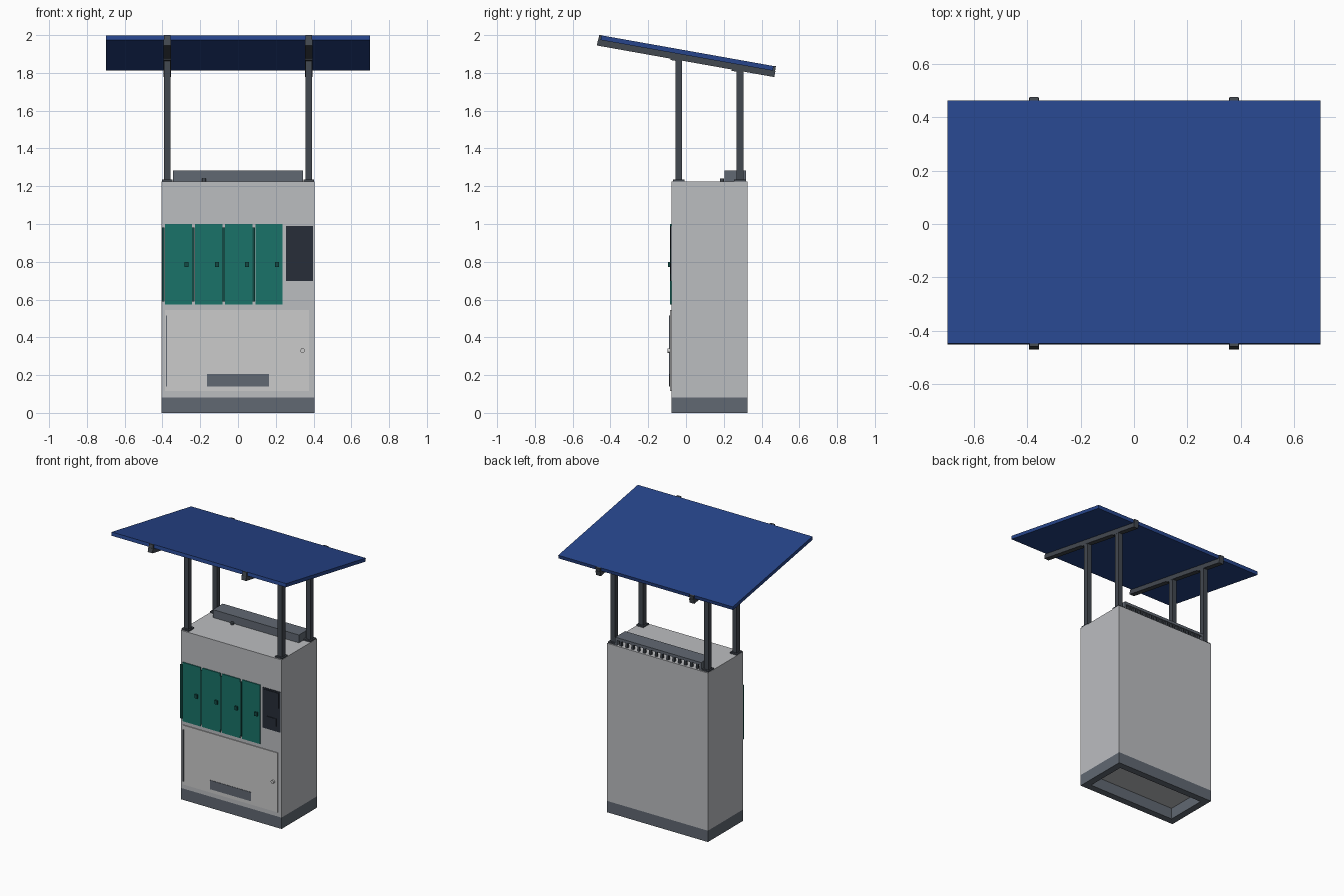
import bpy, bmesh, math
from mathutils import Matrix, Vector

if "Cube" in bpy.data.objects:
    bpy.data.objects.remove(bpy.data.objects["Cube"])


def material(name, r, g, b):
    m = bpy.data.materials.new(name)
    m.diffuse_color = (r, g, b, 1)
    m.use_nodes = True
    m.node_tree.nodes["Principled BSDF"].inputs["Base Color"].default_value = m.diffuse_color
    return m


LIGHT = material("light_grey", 0.50, 0.51, 0.53)
PALE = material("pale_grey", 0.60, 0.61, 0.63)
SLATE = material("slate", 0.12, 0.14, 0.17)
DARK = material("dark_metal", 0.055, 0.065, 0.08)
BLACK = material("screen_black", 0.02, 0.027, 0.04)
TEAL = material("teal", 0.01, 0.17, 0.14)
DEEP = material("deep_teal", 0.006, 0.07, 0.06)
BLUE = material("panel_blue", 0.02, 0.06, 0.26)


def finish(name, bm, mat, matrix=None):
    if matrix:
        bm.transform(matrix)
    me = bpy.data.meshes.new(name)
    bm.to_mesh(me)
    bm.free()
    ob = bpy.data.objects.new(name, me)
    bpy.context.collection.objects.link(ob)
    me.materials.append(mat)
    return ob


def add_box(bm, x0, x1, y0, y1, z0, z1):
    m = Matrix.Translation(((x0 + x1) / 2, (y0 + y1) / 2, (z0 + z1) / 2))
    m = m @ Matrix.Diagonal((x1 - x0, y1 - y0, z1 - z0, 1))
    bmesh.ops.create_cube(bm, size=1, matrix=m)


def box(name, x, y, z, mat, matrix=None):
    bm = bmesh.new()
    add_box(bm, *x, *y, *z)
    return finish(name, bm, mat, matrix)


def cylinder(name, loc, r, depth, mat, axis="Z"):
    bm = bmesh.new()
    bmesh.ops.create_cone(bm, cap_ends=True, segments=20, radius1=r, radius2=r, depth=depth)
    m = Matrix.Translation(loc)
    if axis == "Y":
        m = m @ Matrix.Rotation(math.pi / 2, 4, "X")
    ob = finish(name, bm, mat, m)
    bpy.context.view_layer.objects.active = ob
    ob.select_set(True)
    bpy.ops.object.shade_smooth_by_angle()
    ob.select_set(False)
    return ob


W, Y0, Y1, TOP = 0.404, -0.078, 0.326, 1.225

# Cabinet body
box("cabinet_body", (-W, W), (Y0, Y1), (0.082, TOP), LIGHT)

# Hollow plinth: rectangular ring open underneath
bm = bmesh.new()
outer = [(-W, Y0), (W, Y0), (W, Y1), (-W, Y1)]
t = 0.05
inner = [(-W + t, Y0 + t), (W - t, Y0 + t), (W - t, Y1 - t), (-W + t, Y1 - t)]
rings = [[bm.verts.new((x, y, z)) for x, y in loop] for loop, z in
         ((outer, 0.082), (outer, 0), (inner, 0), (inner, 0.082))]
for k in range(4):
    a, b = rings[k], rings[(k + 1) % 4]
    for i in range(4):
        j = (i + 1) % 4
        bm.faces.new((a[i], b[i], b[j], a[j]))
bmesh.ops.recalc_face_normals(bm, faces=bm.faces)
finish("plinth", bm, SLATE)

# Locker doors with hinges and latches
for i in range(4):
    c = -0.315 + 0.1597 * i
    n = str(i + 1)
    box("locker_door_" + n, (c - 0.072, c + 0.072), (Y0 - 0.007, Y0), (0.573, 1.0), TEAL)
    box("locker_hinge_" + n, (c - 0.0885, c - 0.074), (Y0 - 0.008, Y0), (0.59, 0.982), DEEP)
    box("locker_latch_" + n, (c + 0.033, c + 0.054), (Y0 - 0.018, Y0 - 0.007), (0.772, 0.799), DEEP)

# Control panel with screen and card reader
box("control_panel", (0.254, 0.397), (Y0 - 0.004, Y0), (0.697, 0.99), BLACK)
box("control_screen", (0.266, 0.385), (Y0 - 0.008, Y0 - 0.004), (0.87, 0.98), BLACK)
box("card_reader", (0.285, 0.366), (Y0 - 0.008, Y0 - 0.004), (0.735, 0.79), BLACK)

# Lower service door
box("service_door", (-0.386, 0.376), (Y0 - 0.006, Y0), (0.115, 0.545), PALE)
box("service_hinge", (-0.382, -0.375), (Y0 - 0.011, Y0 - 0.006), (0.14, 0.515), SLATE)
box("service_vent", (-0.163, 0.164), (Y0 - 0.009, Y0 - 0.006), (0.14, 0.205), SLATE)
cylinder("service_lock", (0.342, Y0 - 0.012, 0.33), 0.012, 0.014, PALE, "Y")

# Roof vent hood: solid top and front, fins along the open back
bm = bmesh.new()
add_box(bm, -0.345, 0.345, 0.205, 0.318, 1.262, 1.282)
add_box(bm, -0.345, 0.345, 0.205, 0.22, TOP, 1.262)
for s in (-1, 1):
    add_box(bm, s * 0.338 - 0.007, s * 0.338 + 0.007, 0.22, 0.318, TOP, 1.262)
finish("vent_hood", bm, SLATE)
bm = bmesh.new()
for i in range(14):
    x = -0.305 + 0.61 * i / 13
    add_box(bm, x - 0.008, x + 0.008, 0.296, 0.312, TOP, 1.262)
finish("vent_fins", bm, DARK)
cylinder("cable_gland", (-0.18, 0.19, TOP + 0.007), 0.011, 0.016, DARK)

# Tilted frame: local z = 0 is the panel top
TILT = math.radians(10.1)
tilt = Matrix.Translation((0, 0.008, 1.9175)) @ Matrix.Rotation(-TILT, 4, "X")
box("solar_panel", (-0.70, 0.70), (-0.463, 0.463), (-0.025, 0), BLUE, tilt)

# Rails, end clamps, posts, feet
for s, side in ((-1, "left"), (1, "right")):
    x = 0.375 * s
    box(side + "_rail", (x - 0.019, x + 0.019), (-0.477, 0.477), (-0.057, -0.025), DARK, tilt)
    for e, end in ((-1, "front"), (1, "back")):
        ys = sorted((e * 0.463, e * 0.475))
        box(f"{side}_{end}_clamp", (x - 0.017, x + 0.017), ys, (-0.025, 0.001), DARK, tilt)
        y = -0.038 if e < 0 else 0.286
        under = tilt @ Vector((0, y / math.cos(TILT), -0.057))
        ptop = under.z
        post = box(f"{side}_{end}_post", (x - 0.018, x + 0.018), (y - 0.018, y + 0.018),
                   (TOP, ptop + 0.006), DARK)
        box(f"{side}_{end}_foot", (x - 0.028, x + 0.028), (y - 0.031, y + 0.031),
            (TOP, TOP + 0.01), DARK)
        yl = y / math.cos(TILT) - 0.018
        box(f"{side}_{end}_bracket", (x - 0.019, x + 0.019), (yl - 0.024, yl + 0.024),
            (-0.064, -0.057), DARK, tilt)
